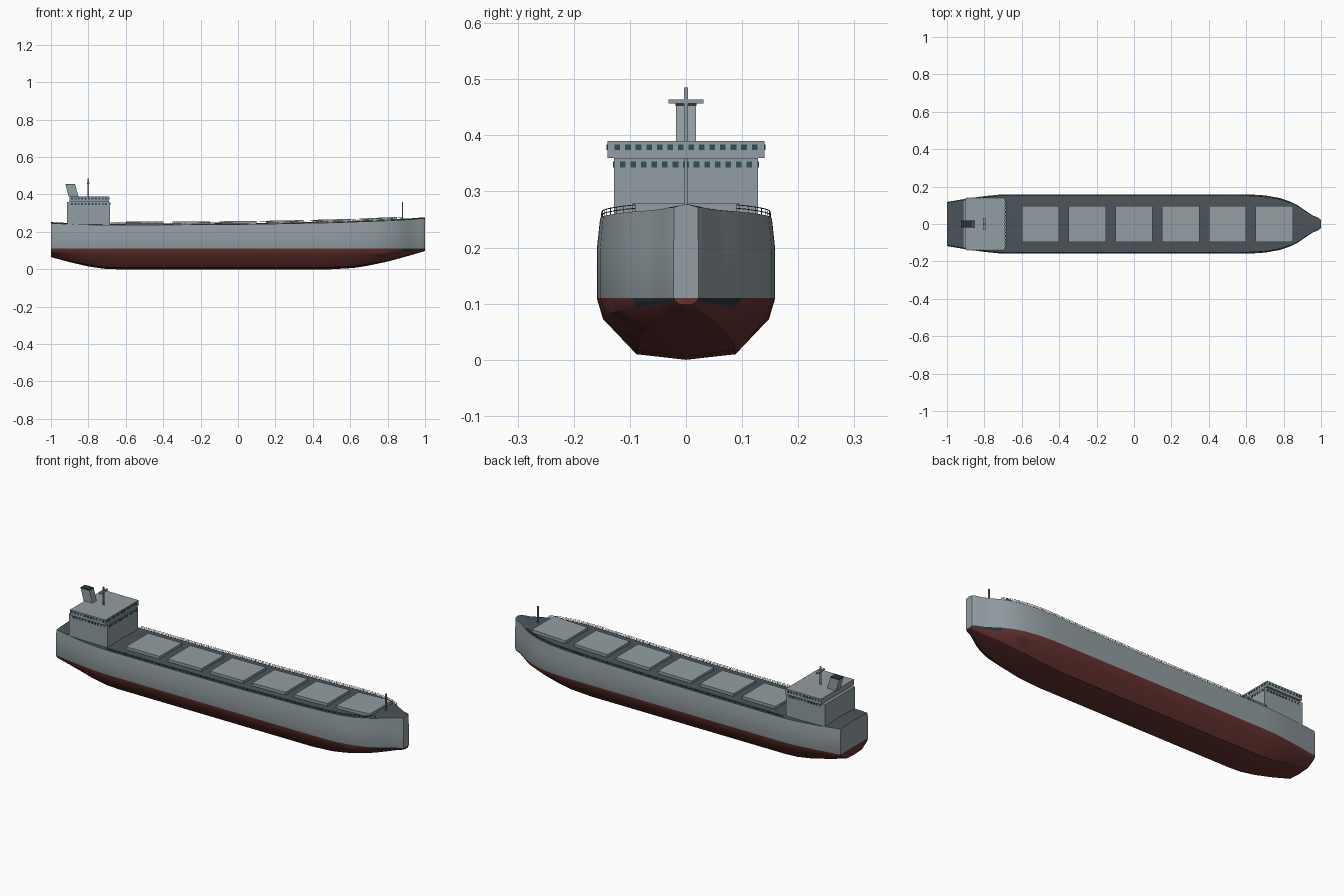
import bpy, bmesh
from mathutils import Vector, Matrix

if "Cube" in bpy.data.objects:
    bpy.data.objects.remove(bpy.data.objects["Cube"])


def mat(name, rgb):
    m = bpy.data.materials.new(name)
    m.diffuse_color = (*rgb, 1)
    m.use_nodes = True
    m.node_tree.nodes["Principled BSDF"].inputs["Base Color"].default_value = m.diffuse_color
    return m


GREY = mat("hull_grey", (0.29, 0.34, 0.36))
RED = mat("antifouling_red", (0.13, 0.032, 0.03))
DECK = mat("deck_slate", (0.07, 0.09, 0.105))
DARK = mat("dark_trim", (0.02, 0.035, 0.04))
GLASS = mat("window_glass", (0.03, 0.08, 0.1))


def finish(name, bm, mats):
    bmesh.ops.recalc_face_normals(bm, faces=bm.faces[:])
    me = bpy.data.meshes.new(name)
    bm.to_mesh(me)
    bm.free()
    for m in mats:
        me.materials.append(m)
    ob = bpy.data.objects.new(name, me)
    bpy.context.collection.objects.link(ob)
    return ob


def add_box(bm, x0, x1, y0, y1, z0, z1):
    m = Matrix.Translation(((x0 + x1) / 2, (y0 + y1) / 2, (z0 + z1) / 2))
    m = m @ Matrix.Diagonal((x1 - x0, y1 - y0, z1 - z0, 1))
    return bmesh.ops.create_cube(bm, size=1, matrix=m)["verts"]


def boxes(name, dims, m):
    bm = bmesh.new()
    for d in dims:
        add_box(bm, *d)
    return finish(name, bm, [m])


# Stations along the ship: x, half beam, keel height, deck edge height
STATIONS = [
    (-1.0, 0.118, 0.065, 0.246), (-0.9, 0.135, 0.038, 0.241),
    (-0.8, 0.149, 0.015, 0.238), (-0.72, 0.157, 0.003, 0.237),
    (-0.65, 0.159, 0.0, 0.237), (-0.3, 0.159, 0.0, 0.238),
    (0.1, 0.159, 0.0, 0.241), (0.5, 0.159, 0.0, 0.249),
    (0.62, 0.158, 0.007, 0.253), (0.7, 0.153, 0.02, 0.256),
    (0.78, 0.139, 0.037, 0.259), (0.84, 0.118, 0.052, 0.262),
    (0.88, 0.097, 0.063, 0.264), (0.92, 0.069, 0.074, 0.266),
    (0.96, 0.043, 0.086, 0.269), (0.985, 0.034, 0.093, 0.271),
    (1.0, 0.022, 0.098, 0.272)]
WATERLINE = 0.11


def station(x):
    for a, b in zip(STATIONS, STATIONS[1:]):
        if x <= b[0]:
            t = (x - a[0]) / (b[0] - a[0])
            return [p + (q - p) * t for p, q in zip(a, b)]
    return list(STATIONS[-1])


def section(x, b, k, s):
    d = WATERLINE - k
    half = [(0.555 * b, k + 0.09 * d), (0.93 * b, k + 0.66 * d), (b, WATERLINE),
            (b, 0.197), (0.965 * b, s)]
    ring = [(0, k)] + half + [(0, s + 0.006)] + [(-y, z) for y, z in reversed(half)]
    return [Vector((x, y, z)) for y, z in ring]


# Hull lofted through the stations
bm = bmesh.new()
rings = [[bm.verts.new(p) for p in section(*s)] for s in STATIONS]
n = len(rings[0])
for a, b in zip(rings, rings[1:]):
    for i in range(n):
        j = (i + 1) % n
        f = bm.faces.new((a[i], a[j], b[j], b[i]))
        band = min(i, n - 1 - i)
        f.material_index = 1 if band < 3 else 2 if band == 5 else 0
        if band == 2 and a[0].co.x > 0.86:
            f.material_index = 3
# End caps split at the waterline
for r in (rings[0], rings[-1]):
    low = bm.faces.new([r[i] for i in (9, 10, 11, 0, 1, 2, 3)])
    low.material_index = 1
    bm.faces.new(r[3:10])
hull = finish("hull", bm, [GREY, RED, DECK, DARK])
bpy.context.view_layer.objects.active = hull
hull.select_set(True)
bpy.ops.object.shade_smooth_by_angle(angle=0.5)

# Six hatch covers following the sheer
for i in range(6):
    x0 = -0.6 + 0.25 * i
    bm = bmesh.new()
    for v in add_box(bm, x0, x0 + 0.2, -0.095, 0.095, -0.008, 0.017):
        v.co.z += station(v.co.x)[3]
    finish(f"hatch_cover_{i + 1}", bm, [GREY])

# Deckhouse and bridge
boxes("deckhouse", [(-0.915, -0.685, -0.128, 0.128, 0.235, 0.36)], GREY)
boxes("bridge", [(-0.9, -0.69, -0.14, 0.14, 0.36, 0.39)], GREY)

# Window rows on the forward face and both sides
wins = []
for xf, hw, z, count in ((-0.69, 0.14, 0.374, 14), (-0.685, 0.128, 0.343, 13)):
    for i in range(count):
        y = (i - (count - 1) / 2) * 0.0188
        wins.append((xf - 0.002, xf + 0.002, y - 0.005, y + 0.005, z, z + 0.01))
    for i in range(11):
        x = -0.888 + i * 0.0183
        for s in (-1, 1):
            wins.append((x - 0.005, x + 0.005, s * hw - 0.002, s * hw + 0.002, z, z + 0.01))
boxes("windows", wins, GLASS)

# Raked funnel with dark top
for name, z0, z1, m, w in (("funnel", 0.388, 0.452, GREY, 0.018),
                           ("funnel_top", 0.452, 0.457, DARK, 0.0185)):
    bm = bmesh.new()
    for v in add_box(bm, -0.905, -0.853, -w, w, z0, z1):
        v.co.x -= (v.co.z - 0.388) * 0.27
    finish(name, bm, [m])

# Masts
boxes("radar_mast", [(-0.804, -0.796, -0.004, 0.004, 0.388, 0.485),
                     (-0.806, -0.794, -0.031, 0.031, 0.457, 0.464)], GREY)
boxes("fore_mast", [(0.877, 0.883, -0.003, 0.003, 0.262, 0.36)], GREY)

# Deck railings: posts and two rails per side
bm = bmesh.new()
xs = [-0.68 + 0.04 * i for i in range(40)]
R = 0.0007
for side in (-1, 1):
    pts = []
    for x in xs:
        _, b, _, s = station(x)
        y = side * (0.965 * b - 0.003)
        pts.append(Vector((x, y, s)))
        add_box(bm, x - R, x + R, y - R, y + R, s - 0.002, s + 0.012)
    for h in (0.006, 0.012):
        for p, q in zip(pts, pts[1:]):
            for v in add_box(bm, 0, 1, -R, R, h - R, h + R):
                v.co += p.lerp(q, v.co.x) - Vector((v.co.x, 0, 0))
finish("deck_railings", bm, [DECK])
